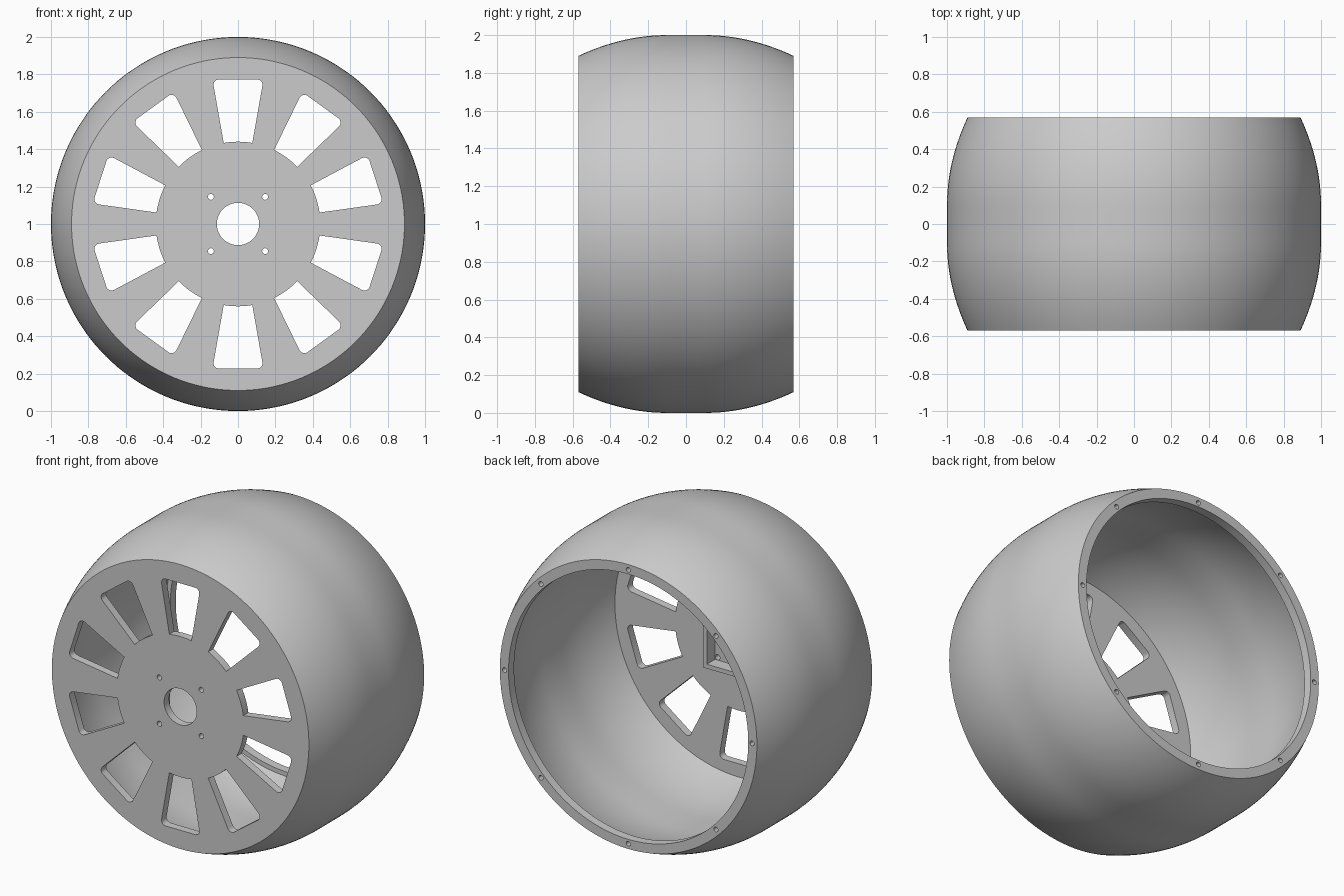
import bpy, bmesh
from math import sin, cos, pi, radians
from mathutils import Matrix, Vector

cube = bpy.data.objects.get("Cube")
if cube:
    bpy.data.objects.remove(cube)

grey = bpy.data.materials.new("plain grey")
grey.use_nodes = True
COLOUR = (0.6, 0.6, 0.6, 1)
grey.diffuse_color = COLOUR
grey.node_tree.nodes["Principled BSDF"].inputs["Base Color"].default_value = COLOUR

SEGMENTS = 144
HALF_WIDTH, EDGE_R = 0.57, 0.89
PLATE_BACK = -0.52
CENTRE = Vector((0, 0, 1))


def finish(name, bm):
    """Weld, orient, shade and link one part."""
    bmesh.ops.remove_doubles(bm, verts=bm.verts, dist=1e-5)
    bmesh.ops.recalc_face_normals(bm, faces=bm.faces)
    bmesh.ops.translate(bm, verts=bm.verts, vec=CENTRE)
    mesh = bpy.data.meshes.new(name)
    bm.to_mesh(mesh)
    bm.free()
    mesh.materials.clear()
    mesh.materials.append(grey)
    obj = bpy.data.objects.new(name, mesh)
    bpy.context.collection.objects.link(obj)
    bpy.ops.object.select_all(action='DESELECT')
    obj.select_set(True)
    bpy.context.view_layer.objects.active = obj
    bpy.ops.object.shade_smooth_by_angle(angle=radians(30))
    return obj


def lathe(name, profile):
    """Turn a (radius, y) profile round the axle."""
    bm = bmesh.new()
    verts = [bm.verts.new((r, y, 0)) for r, y in profile]
    edges = [bm.edges.new(pair) for pair in zip(verts, verts[1:])]
    bmesh.ops.spin(bm, geom=verts + edges, cent=(0, 0, 0), axis=(0, 1, 0),
                   angle=2 * pi, steps=SEGMENTS, use_merge=True)
    return finish(name, bm)


def slab(name, loops, y0, y1):
    """Fill nested outlines in the x-z plane and extrude them from y0 to y1."""
    curve = bpy.data.curves.new(name, 'CURVE')
    curve.dimensions = '2D'
    curve.fill_mode = 'BOTH'
    curve.extrude = (y1 - y0) / 2
    for loop in loops:
        spline = curve.splines.new('POLY')
        spline.points.add(len(loop) - 1)
        for point, (x, z) in zip(spline.points, loop):
            point.co = (x, z, 0, 1)
        spline.use_cyclic_u = True
    temp = bpy.data.objects.new(name, curve)
    bpy.context.collection.objects.link(temp)
    graph = bpy.context.evaluated_depsgraph_get()
    mesh = bpy.data.meshes.new_from_object(temp.evaluated_get(graph))
    bpy.data.objects.remove(temp)
    bm = bmesh.new()
    bm.from_mesh(mesh)
    bpy.data.meshes.remove(mesh)
    bpy.data.curves.remove(curve)
    bm.transform(Matrix.Translation((0, (y0 + y1) / 2, 0)) @ Matrix.Rotation(pi / 2, 4, 'X'))
    return finish(name, bm)


def polar(r, a):
    return (r * cos(a), r * sin(a))


def circle(r, n=SEGMENTS, cx=0, cz=0):
    return [(cx + r * cos(2 * pi * i / n), cz + r * sin(2 * pi * i / n)) for i in range(n)]


def square(h):
    return [(-h, -h), (h, -h), (h, h), (-h, h)]


def window(mid, inner=0.44, outer=0.78, half=radians(10), fillet=0.03, n=8):
    """Wedge opening with rounded outer corners."""
    pts = [polar(inner, mid + half * (2 * i / n - 1)) for i in range(n, -1, -1)]
    turn = fillet / outer
    for side in (-1, 1):
        corner = []
        for i in range(6):
            t = i / 5 * pi / 2
            corner.append(polar(outer - fillet + fillet * sin(t),
                                mid + side * (half - turn + turn * cos(t))))
        pts += corner if side < 0 else corner[::-1]
    return pts


def crown(peak, edge, y, flat=0.1):
    """Radius of a barrel that is flat in the middle and falls away to its edges."""
    t = max(0, abs(y) - flat) / (HALF_WIDTH - flat)
    return peak - (peak - edge) * t * t


# Barrel shell: crowned tread, hollow inside, with a lip at the open back
STEPS = 32
LIP_Y, LIP_R = 0.515, 0.83
tread = [-HALF_WIDTH + 2 * HALF_WIDTH * i / STEPS for i in range(STEPS + 1)]
bore = [LIP_Y + (PLATE_BACK - LIP_Y) * i / STEPS for i in range(STEPS + 1)]
profile = [(crown(0.94, 0.835, y), y) for y in reversed(bore)]
profile += [(LIP_R, LIP_Y), (LIP_R, 0.53), (EDGE_R, 0.53)]
lathe("barrel_bore", profile)
lathe("barrel_tread", [(crown(1.0, EDGE_R, y), y) for y in tread])

# Back rim with eight screw holes
rim_holes = [circle(0.015, 16, *polar(0.857, i * pi / 4)) for i in range(8)]
slab("back_rim", [circle(EDGE_R), circle(LIP_R)] + rim_holes, 0.53, HALF_WIDTH)

# Front plate with ten windows, axle hole and four mounting holes
windows = [window(pi / 2 + i * pi / 5) for i in range(10)]
mounts = [circle(0.016, 16, x, z) for x in (-0.145, 0.145) for z in (-0.145, 0.145)]
slab("front_plate", [circle(EDGE_R), circle(0.113, 64)] + windows + mounts,
     -HALF_WIDTH, PLATE_BACK)

# Square socket wall behind the hub
slab("hub_socket", [square(0.19), square(0.163)], PLATE_BACK, -0.44)
